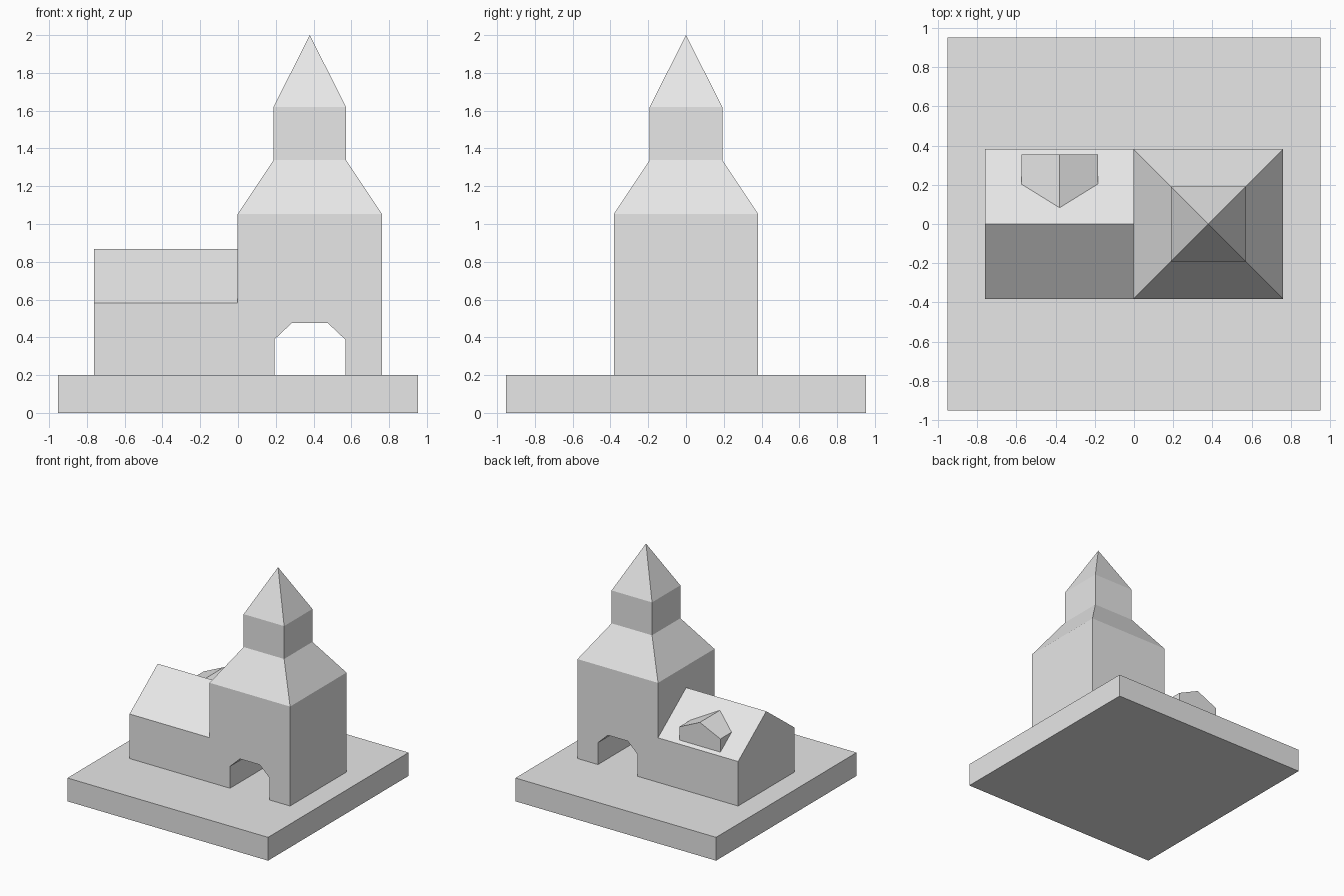
import bpy
import bmesh

if "Cube" in bpy.data.objects:
    bpy.data.objects.remove(bpy.data.objects["Cube"], do_unlink=True)

# One plain grey for the whole model
grey = bpy.data.materials.new("plain_grey")
grey.use_nodes = True
grey.diffuse_color = (0.8, 0.8, 0.8, 1)
grey.node_tree.nodes["Principled BSDF"].inputs["Base Color"].default_value = (0.8, 0.8, 0.8, 1)


def loft(name, rings):
    """Skin closed rings of points in order and cap both ends."""
    bm = bmesh.new()
    loops = [[bm.verts.new(p) for p in ring] for ring in rings]
    n = len(loops[0])
    for a, b in zip(loops, loops[1:]):
        for i in range(n):
            j = (i + 1) % n
            bm.faces.new((a[i], a[j], b[j], b[i]))
    bm.faces.new(loops[0])
    bm.faces.new(loops[-1])
    bmesh.ops.remove_doubles(bm, verts=bm.verts, dist=1e-5)
    bmesh.ops.recalc_face_normals(bm, faces=bm.faces)
    mesh = bpy.data.meshes.new(name)
    bm.to_mesh(mesh)
    bm.free()
    mesh.materials.append(grey)
    obj = bpy.data.objects.new(name, mesh)
    bpy.context.collection.objects.link(obj)
    return obj


def square(cx, half, z):
    return [(cx + sx * half, sy * half, z)
            for sx, sy in ((-1, -1), (1, -1), (1, 1), (-1, 1))]


def mirrored(cx, half_profile):
    """Full outline from its +x half, listed from first to last point."""
    right = [(cx + x, z) for x, z in half_profile]
    left = [(cx - x, z) for x, z in reversed(half_profile) if x > 0]
    return right + left


def extrude_y(name, outline, y0, y1):
    return loft(name, [[(x, y, z) for x, z in outline] for y in (y0, y1)])


GROUND = 0.2     # top of the plinth
TOWER_X = 0.38
HALF = 0.382     # half width of tower and hall
EAVES, RIDGE = 0.582, 0.867

# Plinth
loft("plinth", [square(0, 0.952, 0), square(0, 0.952, GROUND)])

# Tower body with an arched passage through it
tower_top = 1.053
arch = [(0.094, 0.477), (0.188, 0.388), (0.188, GROUND)]
extrude_y("tower_body",
          mirrored(TOWER_X, arch + [(HALF, GROUND), (HALF, tower_top)]),
          -HALF, HALF)

# Sloping shoulder, belfry and pointed spire
spire_rings = [(HALF, tower_top), (0.192, 1.338), (0.192, 1.62)]
loft("tower_shoulder", [square(TOWER_X, h, z) for h, z in spire_rings[:2]])
loft("belfry", [square(TOWER_X, h, z) for h, z in spire_rings[1:]])

bpy.ops.mesh.primitive_cone_add(vertices=4, radius1=0.192 * 2 ** 0.5, radius2=0,
                                depth=0.38, location=(TOWER_X, 0, 1.81),
                                rotation=(0, 0, 0.785398))
spire = bpy.context.object
spire.name = "spire"
spire.data.materials.append(grey)

# Hall with a gabled roof
gable = [(-HALF, GROUND), (HALF, GROUND), (HALF, EAVES), (0, RIDGE), (-HALF, EAVES)]
loft("hall", [[(x, y, z) for y, z in gable] for x in (-0.762, 0)])

# Gabled dormer on the back slope
extrude_y("dormer",
          mirrored(-0.38, [(0.195, 0.56), (0.195, 0.715), (0, 0.805)]),
          0.08, 0.355)
